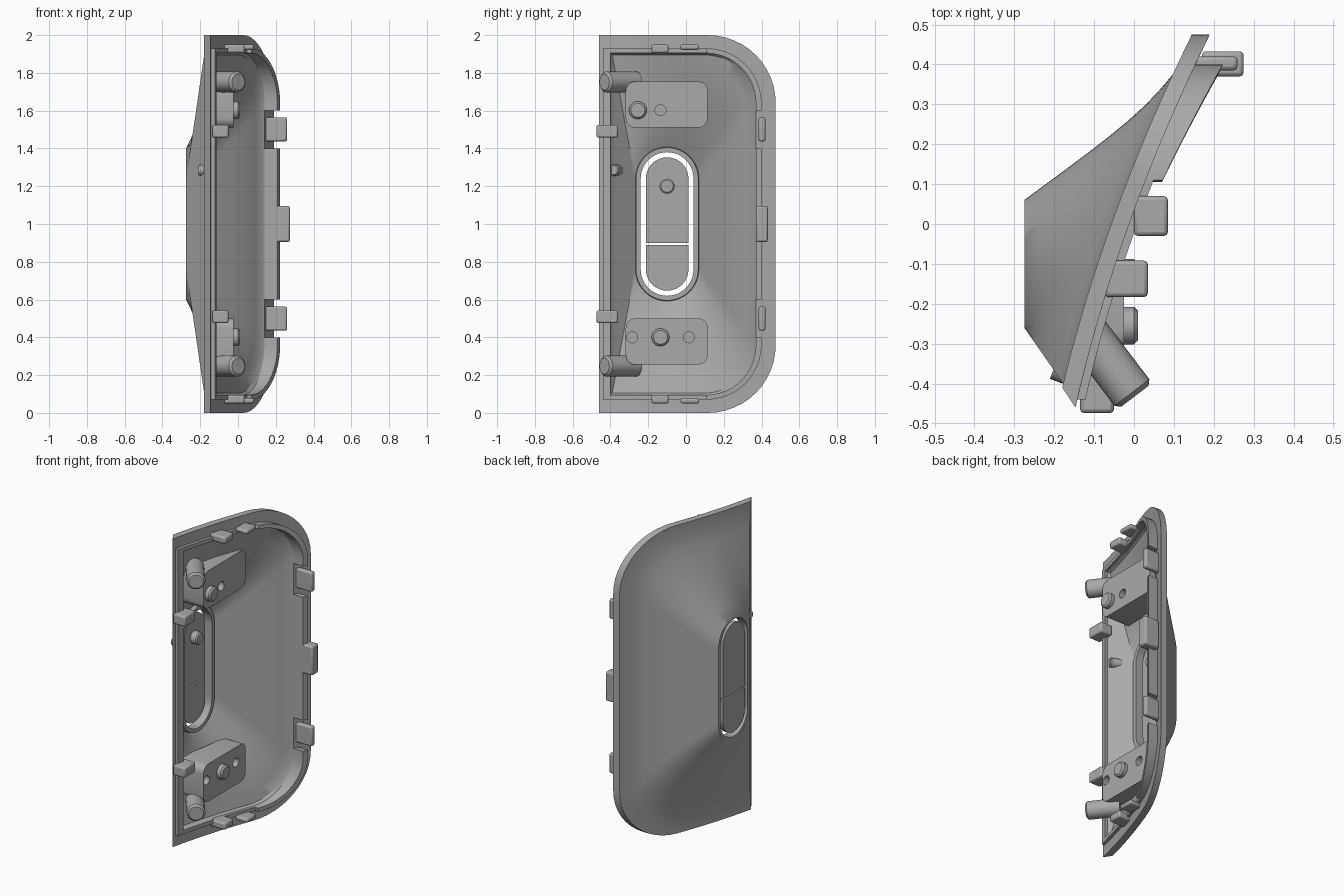
import bpy, bmesh, math
from mathutils import Vector
from mathutils.bvhtree import BVHTree

if "Cube" in bpy.data.objects:
    bpy.data.objects.remove(bpy.data.objects["Cube"])

grey = bpy.data.materials.new("plain_grey")
grey.diffuse_color = (0.4, 0.4, 0.4, 1)
grey.use_nodes = True
grey.node_tree.nodes["Principled BSDF"].inputs["Base Color"].default_value = grey.diffuse_color


def loft(name, rings, wrap=False, bevel=0):
    """Join matching closed rings of points; cap the ends unless wrapped."""
    bm = bmesh.new()
    vs = [[bm.verts.new(p) for p in r] for r in rings]
    n = len(vs[0])
    for k in range(len(vs) if wrap else len(vs) - 1):
        a, b = vs[k], vs[(k + 1) % len(vs)]
        for i in range(n):
            j = (i + 1) % n
            bm.faces.new((a[i], a[j], b[j], b[i]))
    if not wrap:
        bm.faces.new(vs[0])
        bm.faces.new(vs[-1])
    bmesh.ops.recalc_face_normals(bm, faces=bm.faces)
    me = bpy.data.meshes.new(name)
    bm.to_mesh(me)
    bm.free()
    me.materials.append(grey)
    ob = bpy.data.objects.new(name, me)
    bpy.context.collection.objects.link(ob)
    if bevel:
        m = ob.modifiers.new("bevel", 'BEVEL')
        m.width, m.segments = bevel, 2
    return ob


def box(name, x, y, z, bevel=0.01):
    ring = lambda xx: [(xx, y[0], z[0]), (xx, y[1], z[0]), (xx, y[1], z[1]), (xx, y[0], z[1])]
    return loft(name, [ring(x[0]), ring(x[1])], bevel=bevel)


def rod(name, a, b, r, chamfer=0.012, n=32):
    a, b = Vector(a), Vector(b)
    d = (b - a).normalized()
    u = d.cross(Vector((0, 0, 1))).normalized()
    w = d.cross(u)
    ring = lambda c, q: [c + (u * math.cos(t) + w * math.sin(t)) * q
                         for t in (2 * math.pi * i / n for i in range(n))]
    return loft(name, [ring(a, r), ring(b - d * chamfer, r), ring(b, r - chamfer)])


A, B, C, D = 32, 12, 12, 16   # steps: right side, corner, top or bottom, left side


def path(lines):
    """lines: (count, function of 0..1) pieces, joined into one closed list of (y, z)."""
    return [f(i / n) for n, f in lines for i in range(n)]


def d_shape(y0, y1, z0, r):
    z1, yc = 2 - z0, y1 - r
    q = math.pi / 2
    return path([
        (A, lambda t: (y1, z0 + r + t * (z1 - z0 - 2 * r))),
        (B, lambda t: (yc + r * math.cos(q * t), z1 - r + r * math.sin(q * t))),
        (C, lambda t: (yc + t * (y0 - yc), z1)),
        (D, lambda t: (y0, z1 + t * (z0 - z1))),
        (C, lambda t: (y0 + t * (yc - y0), z0)),
        (B, lambda t: (yc + r * math.sin(q * t), z0 + r - r * math.cos(q * t)))])


def pill(r, h):
    """Upright slot outline, half width r, half height h, centred on y -0.1, z 1."""
    s, q = h - r, math.pi / 2
    arc = lambda a0, zc: lambda t: (-0.1 + r * math.cos(a0 + q * t), zc + r * math.sin(a0 + q * t))
    return path([
        (A, lambda t: (-0.1 + r, 1 - s + 2 * s * t)),
        (B, arc(0, 1 + s)), (C, arc(q, 1 + s)),
        (D, lambda t: (-0.1 - r, 1 + s - 2 * s * t)),
        (C, arc(2 * q, 1 - s)), (B, arc(3 * q, 1 - s))])


def plate_x(y):               # gently curved, tilted outer face of the flange
    return -0.18 + 0.314 * (y + 0.41) + 0.142 * (y + 0.41) * (y - 0.1)


T = 0.045                     # flange thickness


def on_plate(pts, off):
    return [Vector((plate_x(y) + off, y, z)) for y, z in pts]


def at_x(pts, x):
    return [Vector((x, y, z)) for y, z in pts]


def blend(r0, r1, steps=8):
    out = []
    for k in range(steps + 1):
        t = k / steps
        ring = []
        for p, q in zip(r0, r1):
            v = p.lerp(q, t)
            v.x += 4 * t * (1 - t) * 0.03 * min(1, max(0, (v.y + 0.1) / 0.4))
            ring.append(v)
        out.append(ring)
    return out


# Shell: flange, outer dome, slot rim and inner dome in one closed skin
rings = [on_plate(d_shape(-0.41, 0.475, 0, 0.36), 0)]
rings += blend(on_plate(d_shape(-0.40, 0.375, 0.095, 0.27), 0), at_x(pill(0.16, 0.40), -0.275))
rings += [at_x(pill(0.14, 0.38), -0.275), at_x(pill(0.14, 0.38), -0.215), at_x(pill(0.165, 0.405), -0.215)]
rings += blend(on_plate(d_shape(-0.39, 0.36, 0.105, 0.26), 0.03), at_x(pill(0.168, 0.408), -0.24))[::-1]
rings += [on_plate(d_shape(-0.40, 0.37, 0.095, 0.265), T), on_plate(d_shape(-0.46, 0.475, 0, 0.36), T)]
shell = loft("shell", rings, wrap=True)
tree = BVHTree.FromPolygons([v.co for v in shell.data.vertices], [p.vertices for p in shell.data.polygons])

# Lip around the opening: tall round the curved end, low elsewhere, with clip notches
outer, inner = d_shape(-0.44, 0.40, 0.07, 0.29), d_shape(-0.40, 0.37, 0.095, 0.265)
N = len(outer)


def lip(name, first, last, tall):
    secs = []
    for i in range(first, last + 1):
        (yo, zo), (yi, zi) = outer[i % N], inner[i % N]
        h = T + (0.043 + max(0, yo - 0.11) * 0.09 if tall else 0.02)
        xo, xi = plate_x(yo), plate_x(yi)
        secs.append([(xo + T - 0.01, yo, zo), (xo + h, yo, zo), (xi + h, yi, zi), (xi + T - 0.01, yi, zi)])
    loft(name, secs)


lip("lip_upper_corner", 31, A + B, True)
lip("lip_side", 6, 26, True)
lip("lip_lower_corner", N - B, N + 1, True)
lip("lip_low", A + B, N - B, False)

# Two-part button in the slot, with a peg behind
bp = pill(0.113, 0.353)
split = 0.895
for name, pts in (("button_upper", [(y, max(z, split + 0.005)) for y, z in bp]),
                  ("button_lower", [(y, min(z, split - 0.005)) for y, z in bp])):
    keep = [p for i, p in enumerate(pts) if p != pts[i - 1]]
    edge = split + (0.005 if "upper" in name else -0.005)
    ys = (-0.213, 0.013)
    keep = [p for p in keep if abs(p[1] - edge) > 1e-6 or min(abs(p[0] - s) for s in ys) < 1e-4]
    loft(name, [at_x(keep, -0.273), at_x(keep, -0.245)])
rod("button_peg", (-0.25, -0.1, 1.2), (-0.2, -0.1, 1.2), 0.04, 0.008)


# Mounting blocks rising from the dome
def block(name, zc, holes, peg):
    r, hy, hz, yc = 0.05, 0.217, 0.122, -0.102
    pts = []
    for k, (sy, sz) in enumerate(((1, 1), (-1, 1), (-1, -1), (1, -1))):
        for i in range(7):
            a = math.pi / 2 * (k + i / 6)
            pts.append((yc + sy * (hy - r) + r * math.cos(a), zc + sz * (hz - r) + r * math.sin(a)))
    back = []
    for y, z in pts:
        hit = tree.ray_cast(Vector((1, y, z)), Vector((-1, 0, 0)))[0]
        back.append((min(hit.x - 0.01, -0.04), y, z))
    ob = loft(name, [back, at_x(pts, -0.025)])
    for y in holes:
        cut = rod("hole_cutter", (-0.065, y, zc - peg[1]), (0.05, y, zc - peg[1]), 0.029, 0.001)
        cut.hide_render = True
        cut.hide_set(True)
        m = ob.modifiers.new("hole", 'BOOLEAN')
        m.operation, m.object = 'DIFFERENCE', cut
    z = zc - peg[1]
    rod(name + "_peg", (-0.06, peg[0], z), (0.01, peg[0], z), 0.047, 0.01)


block("upper_block", 1.632, [-0.135], (-0.255, 0.03))
block("lower_block", 0.378, [-0.285, 0.015], (-0.135, -0.022))

# Parts repeated at the top and bottom
for side, flip in (("upper", False), ("lower", True)):
    mz = lambda a, b: (2 - b, 2 - a) if flip else (a, b)
    zp = mz(1.752, 1.752)[0]
    rod(side + "_angled_post", (-0.125, -0.265, zp), (0.002, -0.432, zp), 0.055)
    box(side + "_front_tab", (-0.135, -0.05), (-0.474, -0.36), mz(1.457, 1.525))
    box(side + "_end_clip", (-0.075, 0.035), (-0.183, -0.092), mz(1.905, 1.95))
    box(side + "_end_hook", (0.0, 0.085), (-0.03, 0.07), mz(1.922, 1.95))
    box(side + "_side_clip", (0.13, 0.26), (0.385, 0.42), mz(1.437, 1.565))
box("middle_side_clip", (0.17, 0.275), (0.37, 0.433), (0.905, 1.095))
rod("front_wall_bump", (-0.2, -0.36, 1.285), (-0.135, -0.385, 1.285), 0.03, 0.006)

# Smooth shading with sharp edges kept
for ob in bpy.context.collection.objects:
    if not ob.hide_render:
        ob.select_set(True)
        bpy.context.view_layer.objects.active = ob
bpy.ops.object.shade_smooth_by_angle(angle=math.radians(30))
